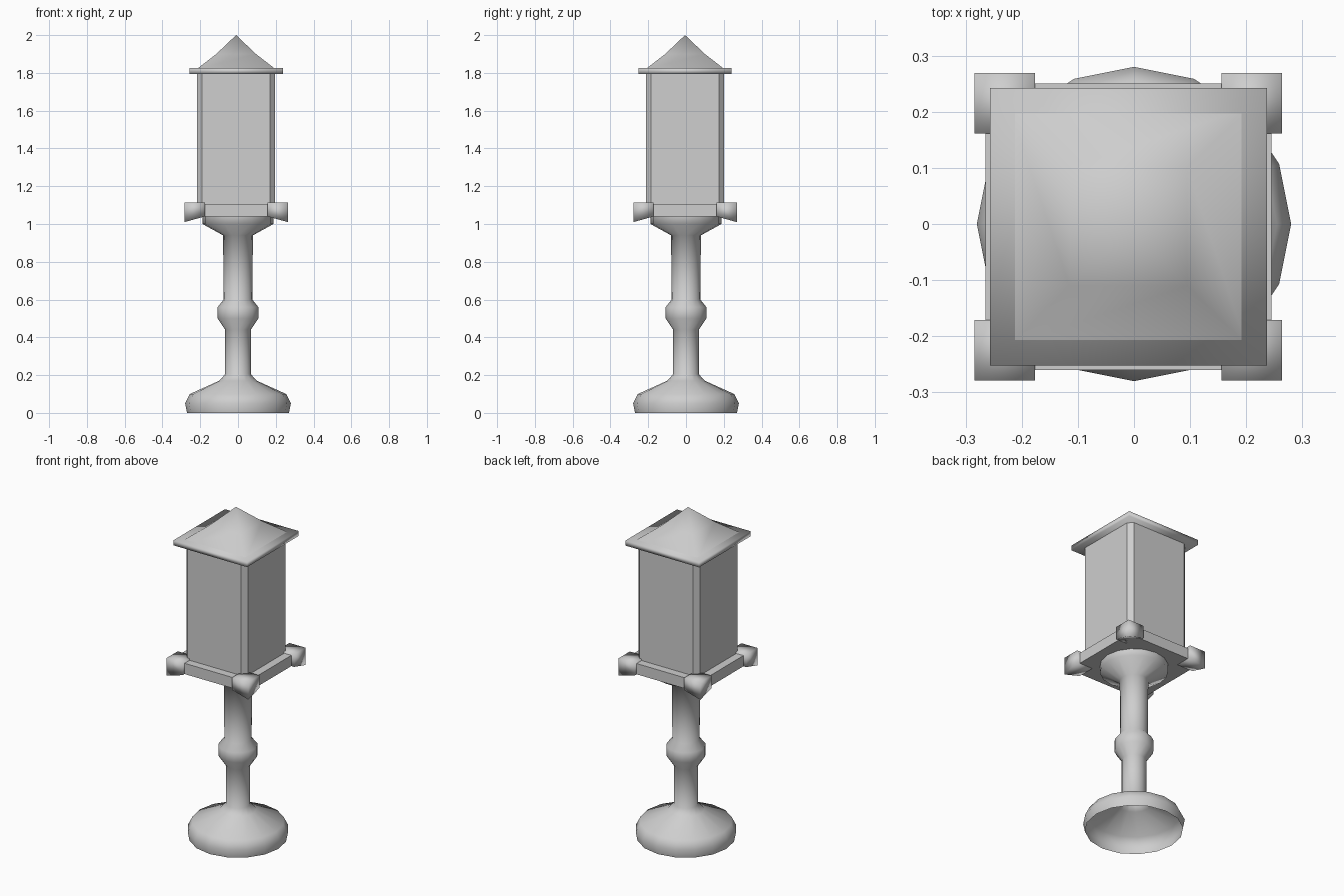
import bpy
import bmesh
from math import cos, sin, pi

cube = bpy.data.objects.get("Cube")
if cube:
    bpy.data.objects.remove(cube, do_unlink=True)

# Single stone grey material
stone = bpy.data.materials.new("stone_grey")
stone.use_nodes = True
colour = (0.62, 0.62, 0.62, 1)
stone.diffuse_color = colour
stone.node_tree.nodes["Principled BSDF"].inputs["Base Color"].default_value = colour

# The lantern head sits slightly off the pole axis
CX, CY = -0.01, -0.005


def finish(name, bm, smooth=False):
    bmesh.ops.recalc_face_normals(bm, faces=bm.faces)
    mesh = bpy.data.meshes.new(name)
    bm.to_mesh(mesh)
    bm.free()
    mesh.materials.append(stone)
    for p in mesh.polygons:
        p.use_smooth = smooth
    obj = bpy.data.objects.new(name, mesh)
    bpy.context.collection.objects.link(obj)
    return obj


def box(bm, x, y, z0, z1, half):
    made = bmesh.ops.create_cube(bm, size=1)["verts"]
    for v in made:
        v.co.x = x + v.co.x * 2 * half
        v.co.y = y + v.co.y * 2 * half
        v.co.z = z1 if v.co.z > 0 else z0
    return made


# Turned pedestal, hollow underneath
def lathe(name, profile, sides):
    bm = bmesh.new()
    rings = [[bm.verts.new((r * cos(2 * pi * i / sides), r * sin(2 * pi * i / sides), z))
              for i in range(sides)] for r, z in profile]
    for low, high in zip(rings, rings[1:]):
        for i in range(sides):
            j = (i + 1) % sides
            bm.faces.new((low[i], low[j], high[j], high[i]))
    finish(name, bm, True)


lathe("pedestal", [(0.27, 0), (0.28, 0.05), (0.255, 0.1), (0.1, 0.17), (0.068, 0.205),
                   (0.068, 0.44), (0.108, 0.5), (0.108, 0.56), (0.076, 0.6),
                   (0.079, 0.94), (0.188, 1.0), (0.188, 1.045)], 16)

# Square platform
bm = bmesh.new()
box(bm, CX, CY, 1.04, 1.105, 0.255)
finish("platform", bm)

# Corner blocks with the outer bottom corner drawn down
for sx, side in ((-1, "right"), (1, "left")):
    for sy, end in ((-1, "front"), (1, "back")):
        bm = bmesh.new()
        x, y = CX + sx * 0.22, CY + sy * 0.22
        for v in box(bm, x, y, 1.04, 1.115, 0.054):
            if v.co.z < 1.1 and (v.co.x - x) * sx > 0 and (v.co.y - y) * sy > 0:
                v.co.z = 1.01
        finish(f"corner_block_{end}_{side}", bm, True)

# Lantern body with chamfered upright edges
bm = bmesh.new()
box(bm, CX, CY, 1.1, 1.8, 0.207)
uprights = [e for e in bm.edges if abs(e.verts[0].co.z - e.verts[1].co.z) > 0.1]
bmesh.ops.bevel(bm, geom=uprights, offset=0.027, segments=1, affect='EDGES')
finish("lantern_body", bm)

# Roof slab
bm = bmesh.new()
box(bm, CX, CY, 1.795, 1.825, 0.247)
finish("roof_slab", bm, True)

# Slightly concave pyramid roof
bm = bmesh.new()
rings = [[bm.verts.new((CX + sx * h, CY + sy * h, z))
          for sx, sy in ((-1, -1), (1, -1), (1, 1), (-1, 1))]
         for h, z in ((0.211, 1.818), (0.105, 1.9))]
apex = bm.verts.new((CX, CY, 2.0))
for i in range(4):
    j = (i + 1) % 4
    bm.faces.new((rings[0][i], rings[0][j], rings[1][j], rings[1][i]))
    bm.faces.new((rings[1][i], rings[1][j], apex))
finish("pyramid_roof", bm, True)
